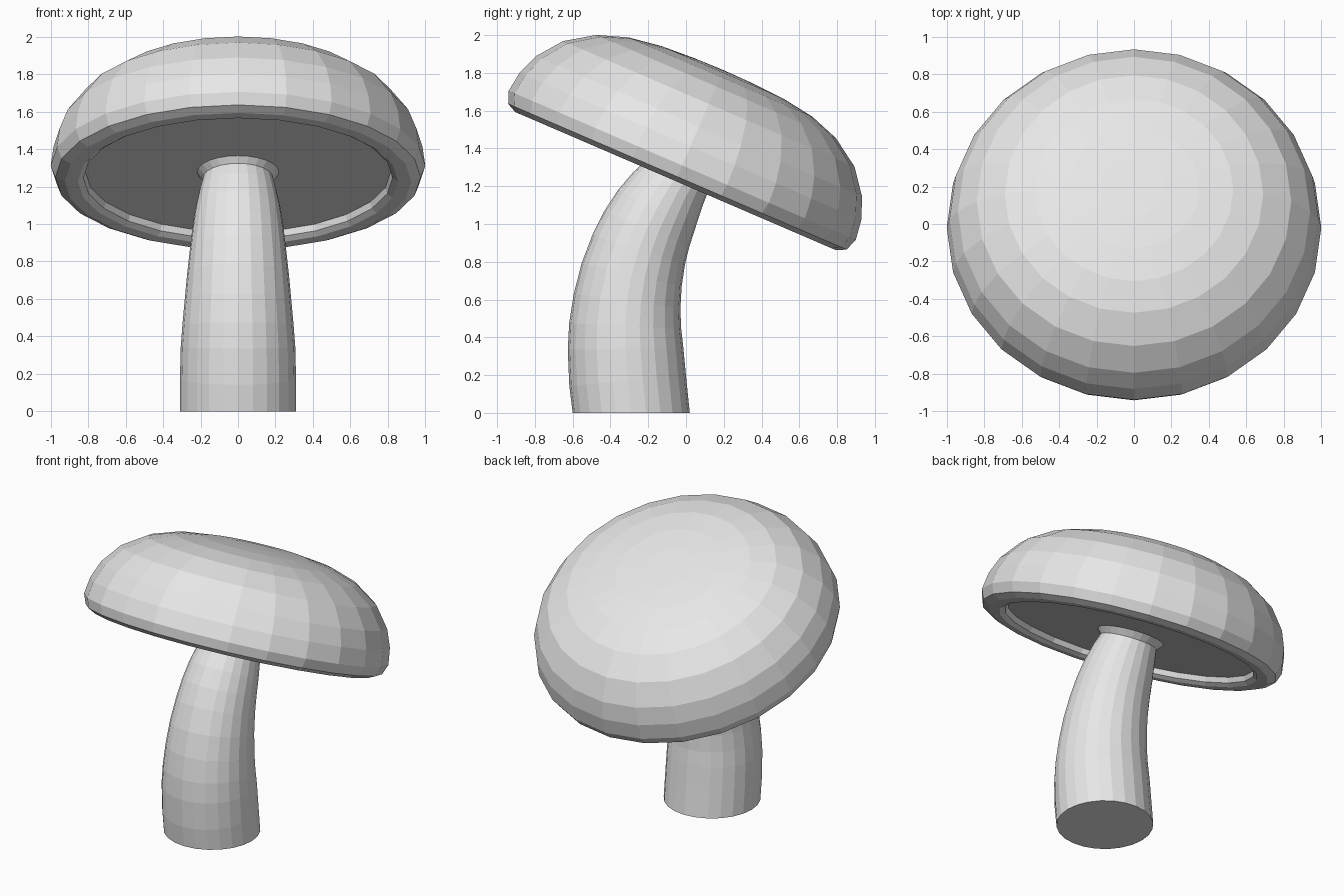
import bpy, bmesh, math
from mathutils import Vector, Matrix

if "Cube" in bpy.data.objects:
    bpy.data.objects.remove(bpy.data.objects["Cube"])

SIDES = 24
TILT = math.radians(-23.3)      # cap leans towards the back

mat = bpy.data.materials.new("plain_grey")
mat.diffuse_color = (0.8, 0.8, 0.8, 1)
mat.use_nodes = True
mat.node_tree.nodes["Principled BSDF"].inputs["Base Color"].default_value = mat.diffuse_color


def ring(bm, r, h, matrix):
    """One circle of vertices at height h in the given frame."""
    return [bm.verts.new(matrix @ Vector((r * math.cos(2 * math.pi * i / SIDES),
                                          r * math.sin(2 * math.pi * i / SIDES), h)))
            for i in range(SIDES)]


def skin(bm, rings):
    for a, b in zip(rings, rings[1:]):
        for i in range(SIDES):
            j = (i + 1) % SIDES
            bm.faces.new((a[i], a[j], b[j], b[i]))


def finish(bm, name):
    bmesh.ops.recalc_face_normals(bm, faces=bm.faces)
    me = bpy.data.meshes.new(name)
    bm.to_mesh(me)
    bm.free()
    me.materials.append(mat)
    ob = bpy.data.objects.new(name, me)
    bpy.context.collection.objects.link(ob)


# Cap: turned profile (radius, height) from the recessed underside over the dome
cap_frame = Matrix.Translation((0, -0.02, 1.31)) @ Matrix.Rotation(TILT, 4, 'X')
profile = [(0.815, -0.035), (0.825, -0.07), (0.855, -0.09), (0.925, -0.09),
           (0.975, -0.065), (1.0, 0.0), (0.985, 0.11), (0.94, 0.225), (0.84, 0.355),
           (0.69, 0.455), (0.53, 0.51), (0.35, 0.537), (0.17, 0.547)]
bm = bmesh.new()
rings = [ring(bm, r, h, cap_frame) for r, h in profile]
skin(bm, rings)
bm.faces.new(rings[0])
top = bm.verts.new(cap_frame @ Vector((0, 0, 0.55)))
for i in range(SIDES):
    bm.faces.new((rings[-1][i], rings[-1][(i + 1) % SIDES], top))
finish(bm, "mushroom_cap")

# Stem: bent tapering tube (y, z, radius, lean in degrees), flared at the cap
stations = [(-0.29, 0.0, 0.31, 0), (-0.309, 0.17, 0.31, -5), (-0.32, 0.34, 0.306, -1),
            (-0.322, 0.46, 0.297, 3), (-0.312, 0.59, 0.285, 8), (-0.288, 0.73, 0.272, 13),
            (-0.25, 0.865, 0.257, 18), (-0.207, 0.975, 0.244, 23), (-0.155, 1.08, 0.228, 26),
            (-0.098, 1.18, 0.205, 27), (-0.055, 1.245, 0.187, 25), (-0.034, 1.28, 0.22, 23.3)]
bm = bmesh.new()
rings = [ring(bm, r, 0, Matrix.Translation((0, y, z)) @ Matrix.Rotation(math.radians(-a), 4, 'X'))
         for y, z, r, a in stations]
skin(bm, rings)
bm.faces.new(rings[0])
bm.faces.new(rings[-1])
finish(bm, "mushroom_stem")
